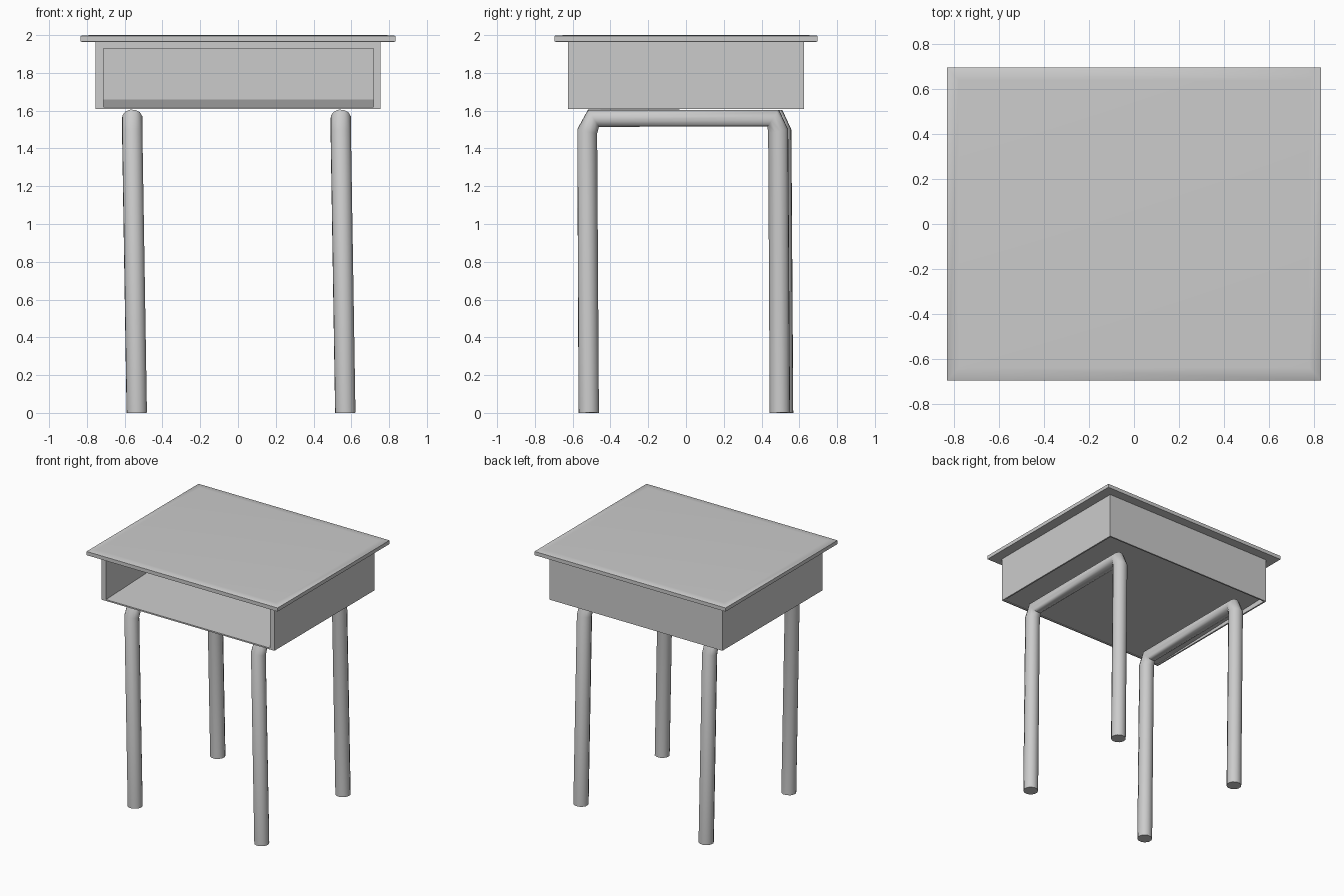
import bpy, bmesh

if "Cube" in bpy.data.objects:
    bpy.data.objects.remove(bpy.data.objects["Cube"])


def add_object(name, data):
    ob = bpy.data.objects.new(name, data)
    bpy.context.collection.objects.link(ob)
    bpy.ops.object.select_all(action='DESELECT')
    ob.select_set(True)
    bpy.context.view_layer.objects.active = ob
    return ob


def resize(face, x, y, z_front, z_back=None):
    for v in face.verts:
        z = z_front if v.co.y < 0 or z_back is None else z_back
        v.co = (x if v.co.x > 0 else -x, y if v.co.y > 0 else -y, z)


def extrude(bm, face):
    return bmesh.ops.extrude_discrete_faces(bm, faces=[face])["faces"][0]


# Desk body: slab, with the storage box drawn down from its underside
bm = bmesh.new()
bmesh.ops.create_cube(bm, size=1)
top = max(bm.faces, key=lambda f: f.calc_center_median().z)
bottom = min(bm.faces, key=lambda f: f.calc_center_median().z)
resize(top, 0.833, 0.697, 1.994)
resize(bottom, 0.833, 0.697, 1.965)
for x, y, z in ((0.829, 0.693, 1.997), (0.78, 0.64, 2.0)):      # softened top rim
    top = extrude(bm, top)
    resize(top, x, y, z)
for x, y, z in ((0.755, 0.625, 1.963), (0.755, 0.625, 1.608)):
    bottom = extrude(bm, bottom)
    resize(bottom, x, y, z)

# Sloping underside, recessed behind a thin rim
for x, y, z_front, z_back in ((0.743, 0.613, 1.608, 1.608), (0.743, 0.613, 1.613, 1.65)):
    bottom = extrude(bm, bottom)
    resize(bottom, x, y, z_front, z_back)

# Hollow the box from the open front
front = next(f for f in bm.faces if all(abs(v.co.y + 0.625) < 1e-4 for v in f.verts)
             and f.calc_area() > 0.1)
for y, floor in ((-0.625, 1.619), (0.58, 1.66)):
    front = extrude(bm, front)
    for v in front.verts:
        v.co = (0.718 if v.co.x > 0 else -0.713, y, 1.93 if v.co.z > 1.8 else floor)
bmesh.ops.recalc_face_normals(bm, faces=bm.faces)
mesh = bpy.data.meshes.new("desk_body")
bm.to_mesh(mesh)
bm.free()
add_object("desk_body", mesh)
bpy.ops.object.shade_smooth_by_angle(angle=0.9)


# Bent tube leg frames, each a slightly leaning inverted U
def leg_frame(name, x_top, x_foot, dy):
    path = [(x_foot, -0.515, 0.0), (x_top, -0.523, 1.49), (x_top, -0.49, 1.56),
            (x_top, 0.462 + dy, 1.56), (x_top, 0.488 + dy, 1.49), (x_foot, 0.497 + dy, 0.0)]
    cu = bpy.data.curves.new(name, 'CURVE')
    cu.dimensions = '3D'
    cu.bevel_depth = 0.055
    cu.bevel_resolution = 4
    cu.use_fill_caps = True
    sp = cu.splines.new('POLY')
    sp.points.add(len(path) - 1)
    for p, co in zip(sp.points, path):
        p.co = (*co, 1)
    add_object(name, cu)
    bpy.ops.object.convert(target='MESH')
    bpy.ops.object.shade_smooth_by_angle(angle=0.8)


leg_frame("left_leg_frame", -0.56, -0.536, 0.017)
leg_frame("right_leg_frame", 0.544, 0.568, 0.0)
